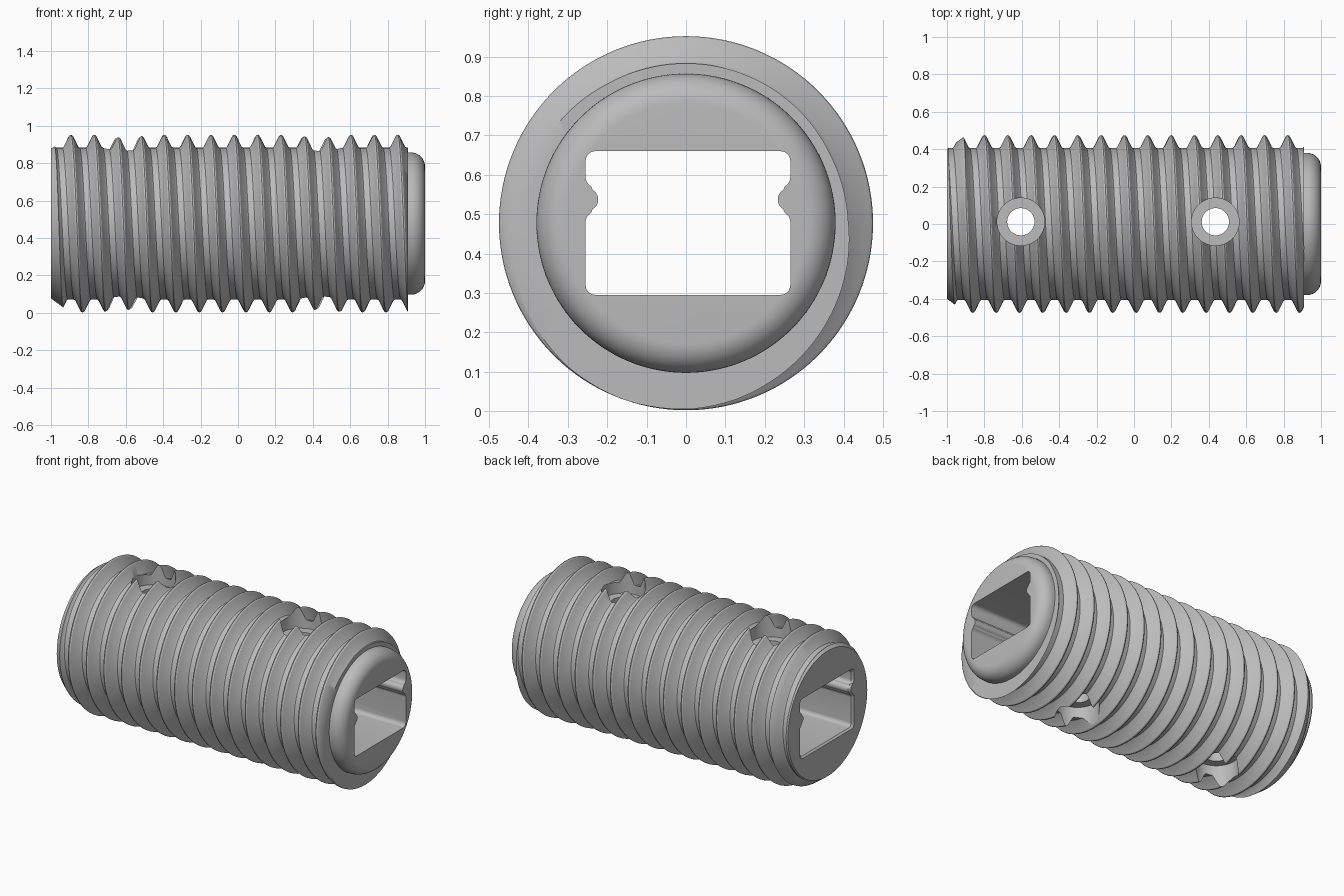
import bpy
import bmesh
from math import cos, sin, pi, radians, tau

default = bpy.data.objects.get("Cube")
if default:
    bpy.data.objects.remove(default, do_unlink=True)

AXIS_Z = 0.477
PITCH = 0.1248
CREST, ROOT = 0.475, 0.406
SEGMENTS = 128

steel = bpy.data.materials.new("steel grey")
steel.use_nodes = True
GREY = (0.5, 0.5, 0.5, 1)
steel.diffuse_color = GREY
steel.node_tree.nodes["Principled BSDF"].inputs["Base Color"].default_value = GREY


def make_object(name, bm):
    bmesh.ops.recalc_face_normals(bm, faces=bm.faces)
    mesh = bpy.data.meshes.new(name)
    bm.to_mesh(mesh)
    bm.free()
    mesh.materials.append(steel)
    obj = bpy.data.objects.new(name, mesh)
    bpy.context.collection.objects.link(obj)
    return obj


def loft(name, rings):
    """Join equal-length closed rings and cap both ends."""
    bm = bmesh.new()
    loops = [[bm.verts.new(p) for p in ring] for ring in rings]
    n = len(loops[0])
    for a, b in zip(loops, loops[1:]):
        for i in range(n):
            j = (i + 1) % n
            bm.faces.new((a[i], a[j], b[j], b[i]))
    bm.faces.new(loops[0])
    bm.faces.new(loops[-1])
    return make_object(name, bm)


def arc(cx, cy, r, start, end, steps=6):
    angles = [radians(start + (end - start) * i / steps) for i in range(steps + 1)]
    return [(cx + r * cos(a), cy + r * sin(a)) for a in angles]


def around_x(x, r, n=SEGMENTS):
    return [(x, -r * sin(tau * i / n), AXIS_Z + r * cos(tau * i / n)) for i in range(n)]


def around_z(x, y, z, r, n=64):
    return [(x + r * cos(tau * i / n), y + r * sin(tau * i / n), z) for i in range(n)]


def helical_thread():
    """Sweep one tooth profile along a helix, then trim and cap the ends."""
    tooth = [(0, CREST), (0.007, CREST - 0.003), (0.012, CREST - 0.01),
             (0.038, ROOT + 0.006), (0.046, ROOT)]
    tooth += [(PITCH - x, r) for x, r in reversed(tooth[1:])]
    p, turns = len(tooth), 23
    start = 0.854 - 18 * PITCH
    bm = bmesh.new()
    grid = []
    for i in range(p * turns + 1):
        x, r = tooth[i % p]
        x += start + (i // p) * PITCH
        row = []
        for j in range(SEGMENTS):
            t = tau * j / SEGMENTS
            row.append(bm.verts.new((x + PITCH * j / SEGMENTS,
                                     -r * sin(t), AXIS_Z + r * cos(t))))
        grid.append(row)

    def vert(i, j):
        return grid[i + p][0] if j == SEGMENTS else grid[i][j]

    for i in range(p * (turns - 1)):
        for j in range(SEGMENTS):
            bm.faces.new((vert(i, j), vert(i + 1, j), vert(i + 1, j + 1), vert(i, j + 1)))
    for side in (-1, 1):
        geom = bm.verts[:] + bm.edges[:] + bm.faces[:]
        bmesh.ops.bisect_plane(bm, geom=geom, plane_co=(side * 1.05, 0, 0),
                               plane_no=(side, 0, 0), clear_outer=True)
    loose = [v for v in bm.verts if not v.link_faces]
    bmesh.ops.delete(bm, geom=loose, context='VERTS')
    bmesh.ops.holes_fill(bm, edges=[e for e in bm.edges if e.is_boundary], sides=0)
    return make_object("threaded_insert", bm)


def carve(body, cutter, operation='DIFFERENCE'):
    cutter.hide_render = True
    mod = body.modifiers.new(cutter.name, 'BOOLEAN')
    mod.operation = operation
    mod.solver = 'EXACT'
    mod.object = cutter
    bpy.context.view_layer.objects.active = body
    bpy.ops.object.modifier_apply(modifier=mod.name)
    bpy.data.objects.remove(cutter, do_unlink=True)


body = helical_thread()

# Overall envelope: chamfered end, flat shoulder and rounded boss
outline = [(-1, 0.4), (-0.78, 0.56), (0.91, 0.56), (0.91, 0.38)]
outline += [(x, r) for x, r in reversed(arc(0.925, 0.305, 0.075, 0, 90, 10))]
carve(body, loft("envelope", [around_x(x, r) for x, r in outline]), 'INTERSECT')

# Lengthwise slot with a rounded rib on each side wall
SLOT_Y, SLOT_Z = 0.005, 0.477
half = arc(0.235, 0.635, 0.025, 90, 0)
half += arc(0.232, 0.595, 0.028, 0, -60)
half += arc(0.256, 0.537, 0.028, 120, 240, 10)
half += arc(0.232, 0.479, 0.028, 60, 0)
half += arc(0.235, 0.32, 0.025, 0, -90)
section = half + [(-y, z) for y, z in reversed(half)]


def slot_ring(x, scale):
    return [(x, SLOT_Y + y * scale, SLOT_Z + (z - SLOT_Z) * scale) for y, z in section]


carve(body, loft("slot", [slot_ring(-1.03, 1.17), slot_ring(-0.988, 1), slot_ring(1.1, 1)]))

# Cross holes with a counterbore at top and bottom
HOLE_Y, FLOOR = 0.012, 0.33
for x in (-0.605, 0.435):
    carve(body, loft("cross_hole", [around_z(x, HOLE_Y, z, 0.073) for z in (-0.2, 1.2)]))
    for side in (-1, 1):
        heights = (AXIS_Z + side * FLOOR, AXIS_Z + side * 0.7)
        carve(body, loft("counterbore", [around_z(x, HOLE_Y, z, 0.127) for z in heights]))

# Smooth curved surfaces, keep edges crisp
bpy.ops.object.select_all(action='DESELECT')
body.select_set(True)
bpy.context.view_layer.objects.active = body
bpy.ops.object.shade_smooth_by_angle(angle=radians(30))
